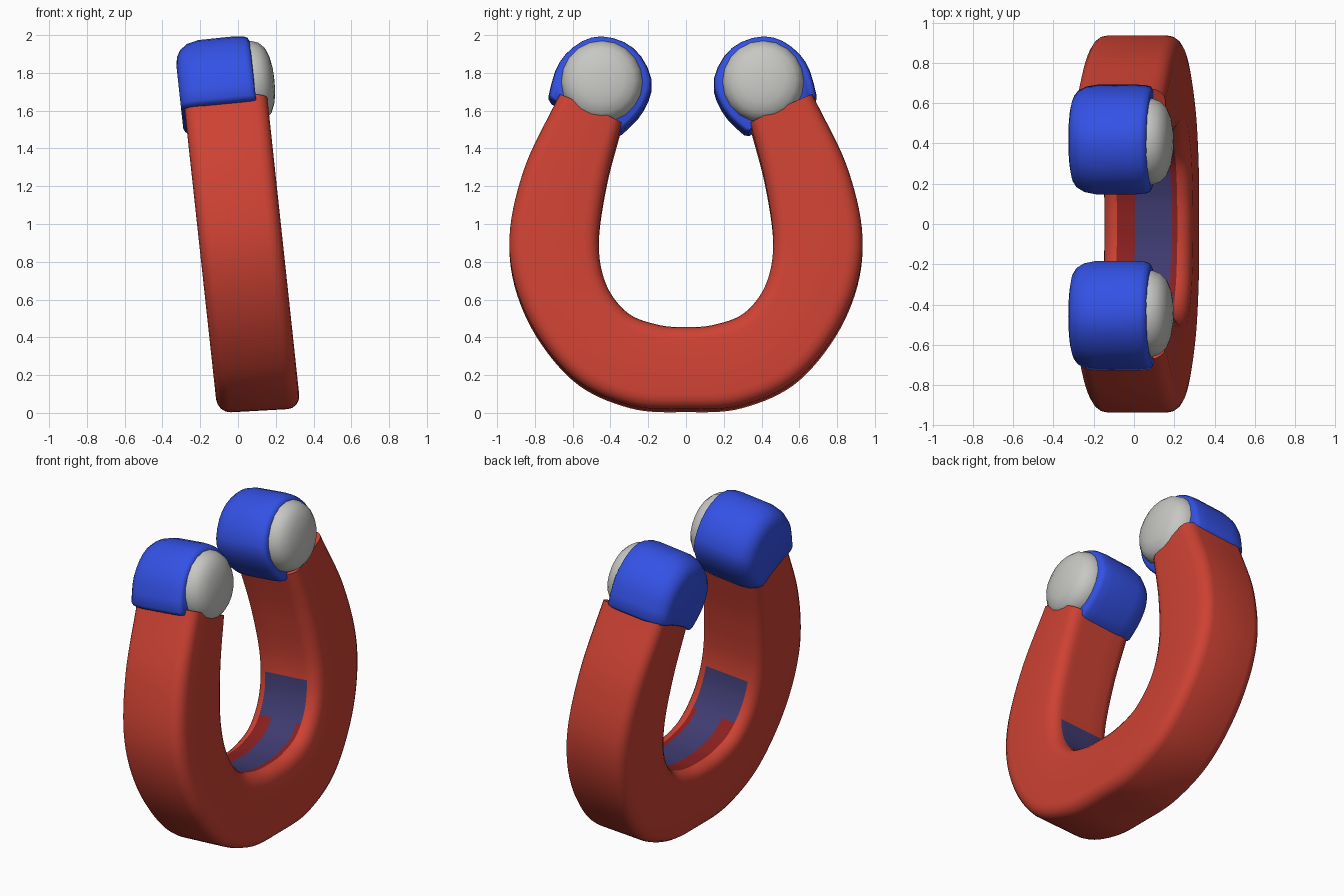
import bpy, bmesh, math
from mathutils import Vector

if "Cube" in bpy.data.objects:
    bpy.data.objects.remove(bpy.data.objects["Cube"])


def material(name, rgb):
    m = bpy.data.materials.new(name)
    m.diffuse_color = (*rgb, 1)
    m.use_nodes = True
    m.node_tree.nodes["Principled BSDF"].inputs["Base Color"].default_value = m.diffuse_color
    return m


RED = material("red", (0.61, 0.054, 0.033))
BLUE = material("blue", (0.034, 0.083, 0.79))
GREY = material("light grey", (0.57, 0.57, 0.55))
PURPLE = material("dark purple", (0.05, 0.044, 0.165))
DARK_RED = material("dark red", (0.25, 0.014, 0.014))


def lean(x, y, z):
    # whole magnet tilts slightly backwards along x
    return Vector((x + 0.113 - 0.108 * z, y, z + (0.055 + 0.025 * z) * x))


def spline(pts, n):
    """Catmull-Rom samples through 2D points."""
    p = [Vector(q) for q in pts]
    p = [2 * p[0] - p[1]] + p + [2 * p[-1] - p[-2]]
    out = []
    for i in range(1, len(p) - 2):
        a, b, c, d = p[i - 1:i + 3]
        for k in range(n):
            t = k / n
            out.append(0.5 * (2 * b + (c - a) * t + (2 * a - 5 * b + 4 * c - d) * t * t
                              + (3 * b - a - 3 * c + d) * t ** 3))
    return out + [p[-2]]


def loft(name, rings, mats, rule=None):
    """Bridge closed rings of points, cap both ends."""
    bm = bmesh.new()
    rows = [[bm.verts.new(lean(*p)) for p in r] for r in rings]
    n = len(rows[0])
    for i in range(len(rows) - 1):
        for j in range(n):
            k = (j + 1) % n
            f = bm.faces.new((rows[i][j], rows[i][k], rows[i + 1][k], rows[i + 1][j]))
            if rule:
                f.material_index = rule(rings[i][j], rings[i + 1][k], j)
    bm.faces.new(rows[0])
    bm.faces.new(rows[-1])
    bmesh.ops.recalc_face_normals(bm, faces=bm.faces)
    me = bpy.data.meshes.new(name)
    bm.to_mesh(me)
    bm.free()
    for m in mats:
        me.materials.append(m)
    ob = bpy.data.objects.new(name, me)
    bpy.context.collection.objects.link(ob)
    bpy.ops.object.select_all(action='DESELECT')
    ob.select_set(True)
    bpy.context.view_layer.objects.active = ob
    bpy.ops.object.shade_smooth_by_angle(angle=math.radians(45))
    return ob


# horseshoe body: inner and outer outlines of one half, mirrored across y
outer_pts = [(-0.3, 0.034), (0, 0.012), (0.3, 0.034), (0.6, 0.18), (0.84, 0.5),
             (0.935, 0.87), (0.86, 1.27), (0.67, 1.67)]
inner_pts = [(-0.15, 0.457), (0, 0.444), (0.15, 0.457), (0.31, 0.52), (0.425, 0.675),
             (0.462, 0.9), (0.42, 1.21), (0.34, 1.52)]
N = 8
outer = spline(outer_pts, N)[N:]
inner = spline(inner_pts, N)[N:]


def mirror(half):
    return [Vector((-p.x, p.y)) for p in reversed(half[1:])] + half


# rounded cross-section: (x, share of the width from inner to outer)
section = [(-0.15, 0), (-0.06, 0), (0.12, 0), (0.15, 0)]
R, RT = 0.07, 0.17
for cx, ct, start in ((0.15, RT, -90), (0.15, 1 - RT, 0), (-0.15, 1 - RT, 90), (-0.15, RT, 180)):
    for k in range(5):
        if (start == -90 and k == 0) or (start == 180 and k == 4):
            continue
        a = math.radians(start + 22.5 * k)
        section.append((cx + R * math.cos(a), ct + RT * math.sin(a)))

rings = []
for a, b in zip(mirror(inner), mirror(outer)):
    rings.append([(x, *(a + (b - a) * t)) for x, t in section])


def body_rule(p, q, j):
    # patch on the inner wall: purple, with dark red edges low down
    z = (p[2] + q[2]) / 2
    if j > 2 or z > 0.82:
        return 0
    return 1 if j == 1 or z > 0.57 else 2


loft("horseshoe_body", rings, [RED, PURPLE, DARK_RED], body_rule)

# hood-shaped caps and round pole discs on both tips
hood = [(0.71, 1.67), (0.675, 1.80), (0.62, 1.89), (0.53, 1.96), (0.43, 1.985), (0.31, 1.955),
        (0.22, 1.88), (0.165, 1.76), (0.18, 1.66), (0.24, 1.56), (0.325, 1.48)]
hood = spline(hood, 2) + [Vector(q) for q in ((0.35, 1.475), (0.43, 1.53), (0.52, 1.575),
                                             (0.62, 1.62), (0.695, 1.645))]
hood_steps = [(-0.238, 0.66), (-0.23, 0.78), (-0.21, 0.88), (-0.17, 0.96), (-0.11, 1),
              (0.08, 1), (0.13, 0.985), (0.15, 0.96), (0.16, 0.90)]
disc_steps = [(0.05, 0.205), (0.11, 0.215), (0.165, 0.215), (0.205, 0.2), (0.235, 0.17),
              (0.255, 0.12), (0.265, 0.06), (0.267, 0.01)]
pivot = Vector((0.46, 1.63))
SHIFT = -0.018  # both tips sit slightly to one side
for side, s in (("left", -1), ("right", 1)):
    rings = []
    for x, k in hood_steps:
        ring = [pivot + (p - pivot) * k for p in hood]
        rings.append([(x, s * p.x + SHIFT, p.y) for p in ring])
    loft(side + "_tip_cap", rings, [BLUE])
    rings = []
    for x, r in disc_steps:
        ang = [2 * math.pi * i / 20 for i in range(20)]
        rings.append([(x, s * 0.427 + SHIFT + r * math.cos(a), 1.738 + r * math.sin(a))
                      for a in ang])
    loft(side + "_pole_disc", rings, [GREY])
